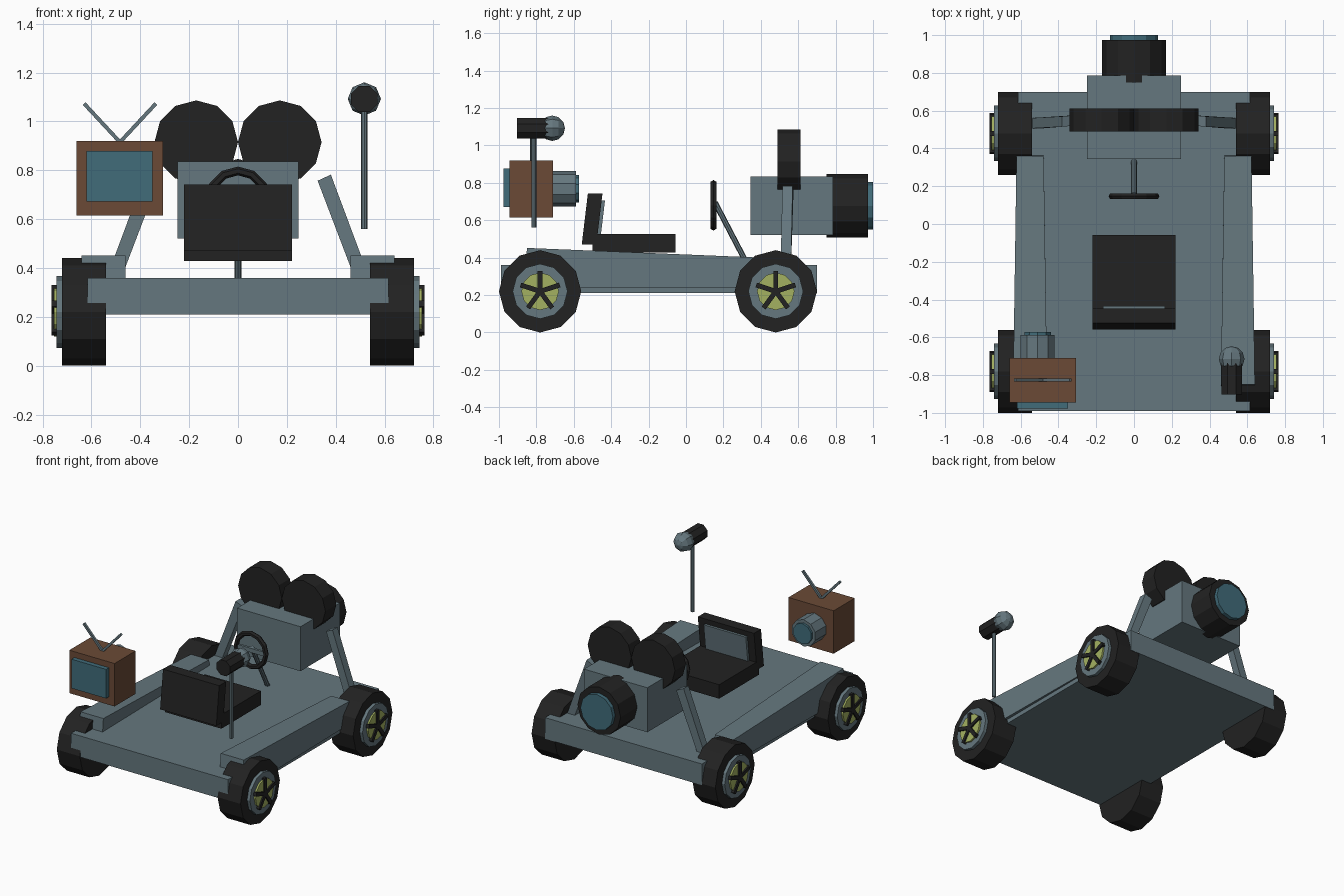
import bpy, bmesh, math
from mathutils import Vector, Matrix

if "Cube" in bpy.data.objects:
    bpy.data.objects.remove(bpy.data.objects["Cube"])


def mat(name, rgb):
    m = bpy.data.materials.new(name)
    m.diffuse_color = (*rgb, 1)
    m.use_nodes = True
    m.node_tree.nodes["Principled BSDF"].inputs["Base Color"].default_value = m.diffuse_color
    return m


GREY = mat("blue_grey_metal", (0.13, 0.185, 0.21))
BLACK = mat("black_rubber", (0.016, 0.016, 0.016))
BROWN = mat("brown_wood", (0.145, 0.068, 0.037))
TEAL = mat("teal_glass", (0.053, 0.15, 0.195))
LIME = mat("yellow_green", (0.37, 0.44, 0.12))


def finish(name, bm, material):
    bmesh.ops.recalc_face_normals(bm, faces=bm.faces)
    me = bpy.data.meshes.new(name)
    bm.to_mesh(me)
    bm.free()
    me.materials.append(material)
    ob = bpy.data.objects.new(name, me)
    bpy.context.collection.objects.link(ob)
    return ob


def hexa(name, bottom, top, material):
    """Six-sided block from four bottom and four top corners."""
    bm = bmesh.new()
    b = [bm.verts.new(p) for p in bottom]
    t = [bm.verts.new(p) for p in top]
    bm.faces.new(b)
    bm.faces.new(t)
    for i in range(4):
        j = (i + 1) % 4
        bm.faces.new((b[i], b[j], t[j], t[i]))
    return finish(name, bm, material)


def box(name, x, y, z, material):
    ring = [(x[0], y[0]), (x[1], y[0]), (x[1], y[1]), (x[0], y[1])]
    return hexa(name, [(*p, z[0]) for p in ring], [(*p, z[1]) for p in ring], material)


def tube(name, a, b, r, material, n=12, r2=None, spin=0.0):
    """Cylinder from point a to point b."""
    a, b = Vector(a), Vector(b)
    d = b - a
    bm = bmesh.new()
    m = (Matrix.Translation((a + b) / 2) @ d.to_track_quat('Z', 'Y').to_matrix().to_4x4()
         @ Matrix.Rotation(spin, 4, 'Z'))
    bmesh.ops.create_cone(bm, cap_ends=True, segments=n, radius1=r,
                          radius2=r if r2 is None else r2, depth=d.length, matrix=m)
    return finish(name, bm, material)


# Chassis deck
box("chassis", (-0.615, 0.615), (-0.99, 0.70), (0.21, 0.36), GREY)

for s, side in ((-1, "left"), (1, "right")):
    # Side rail tapering toward the lens end
    hexa(side + "_rail",
         [(s * 0.46, -0.87, 0.24), (s * 0.64, -0.87, 0.24), (s * 0.622, 0.37, 0.24), (s * 0.478, 0.37, 0.24)],
         [(s * 0.46, -0.85, 0.452), (s * 0.64, -0.85, 0.452), (s * 0.622, 0.36, 0.402), (s * 0.478, 0.36, 0.402)],
         GREY)
    # Strut leaning in to the camera box
    hexa(side + "_strut",
         [(s * 0.50, 0.505, 0.30), (s * 0.56, 0.505, 0.30), (s * 0.56, 0.56, 0.30), (s * 0.50, 0.56, 0.30)],
         [(s * 0.326, 0.52, 0.757), (s * 0.38, 0.515, 0.782), (s * 0.38, 0.57, 0.782), (s * 0.326, 0.575, 0.757)],
         GREY)
    # Film reel
    tube(side + "_reel", (s * 0.171, 0.49, 0.915), (s * 0.171, 0.612, 0.915), 0.171, BLACK)

    # Wheels with hub, disc and five spokes
    for y, end in ((-0.78, "front"), (0.48, "rear")):
        z = 0.22
        nm = f"{end}_{side}_"
        tube(nm + "tyre", (s * 0.54, y, z), (s * 0.72, y, z), 0.22, BLACK)
        tube(nm + "hub", (s * 0.70, y, z), (s * 0.742, y, z), 0.147, GREY)
        tube(nm + "disc", (s * 0.73, y, z), (s * 0.754, y, z), 0.10, LIME)
        bm = bmesh.new()
        for k in range(5):
            a = math.radians(90 + 72 * k)
            m = (Matrix.Translation((s * 0.752, y, z)) @ Matrix.Rotation(a, 4, 'X')
                 @ Matrix.Translation((0, 0.055, 0)) @ Matrix.Diagonal((0.024, 0.11, 0.026, 1)))
            bmesh.ops.create_cube(bm, size=1, matrix=m)
        finish(nm + "spokes", bm, BLACK)

# Seat with reclined back and metal back panel
box("seat_base", (-0.22, 0.22), (-0.50, -0.057), (0.428, 0.527), BLACK)


def slab(name, w, lo, hi, y0, y1, material):
    """Panel following the recline: 0.1 back per unit of height."""
    def ring(z):
        sh = -0.525 + 0.12 * (0.74 - z) * -1 + 0.012
        return [(-w, sh + y0, z), (w, sh + y0, z), (w, sh + y1, z + 0.0), (-w, sh + y1, z)]
    lo_r, hi_r = ring(lo), ring(hi)
    return hexa(name, lo_r, hi_r, material)


slab("seat_back", 0.22, 0.47, 0.742, -0.012, 0.066, BLACK)
slab("seat_back_panel", 0.165, 0.52, 0.705, 0.06, 0.084, GREY)

# Steering column and wheel
tube("steering_column", (0, 0.155, 0.695), (0, 0.335, 0.35), 0.015, GREY, 8)
bm = bmesh.new()
N, M = 12, 6
rings = []
for i in range(N):
    a = 2 * math.pi * i / N
    ring = []
    for j in range(M):
        t = 2 * math.pi * j / M
        r = 0.117 + 0.018 * math.cos(t)
        ring.append(bm.verts.new((r * math.cos(a), 0.147 + 0.018 * math.sin(t), 0.68 + r * math.sin(a))))
    rings.append(ring)
for i in range(N):
    p, q = rings[i], rings[(i + 1) % N]
    for j in range(M):
        k = (j + 1) % M
        bm.faces.new((p[j], p[k], q[k], q[j]))
finish("steering_wheel", bm, BLACK)
box("steering_spoke", (-0.11, 0.11), (0.14, 0.157), (0.665, 0.695), GREY)

# Large camera body, lens barrel and glass
box("camera_body", (-0.248, 0.248), (0.345, 0.787), (0.52, 0.835), GREY)
tube("lens_barrel", (0, 0.75, 0.677), (0, 0.973, 0.677), 0.169, BLACK)
tube("lens_glass", (0, 0.96, 0.677), (0, 1.0, 0.677), 0.127, TEAL)

# Television with rear tube and aerial
box("television_case", (-0.66, -0.306), (-0.945, -0.71), (0.615, 0.919), BROWN)
box("television_screen", (-0.62, -0.35), (-0.977, -0.94), (0.672, 0.878), TEAL)
tube("television_tube", (-0.51, -0.72, 0.768), (-0.51, -0.588, 0.768), 0.095, GREY, 10)
tube("television_tube_glass", (-0.51, -0.60, 0.768), (-0.51, -0.573, 0.768), 0.073, TEAL, 10)
for s, side in ((-1, "left"), (1, "right")):
    tube(side + "_aerial", (-0.483, -0.826, 0.915), (-0.483 + s * 0.147, -0.826, 1.073), 0.011, GREY, 4,
         spin=math.pi / 4)

# Microphone on its stand
tube("microphone_stand", (0.517, -0.813, 0.56), (0.517, -0.813, 1.06), 0.013, GREY, 8)
tube("microphone_handle", (0.517, -0.903, 1.092), (0.517, -0.70, 1.092), 0.058, BLACK, 8, spin=math.pi / 8)
bm = bmesh.new()
bmesh.ops.create_uvsphere(bm, u_segments=8, v_segments=6, radius=0.068,
                          matrix=Matrix.Translation((0.517, -0.715, 1.092)) @ Matrix.Rotation(math.pi / 2, 4, 'X'))
finish("microphone_head", bm, GREY)
